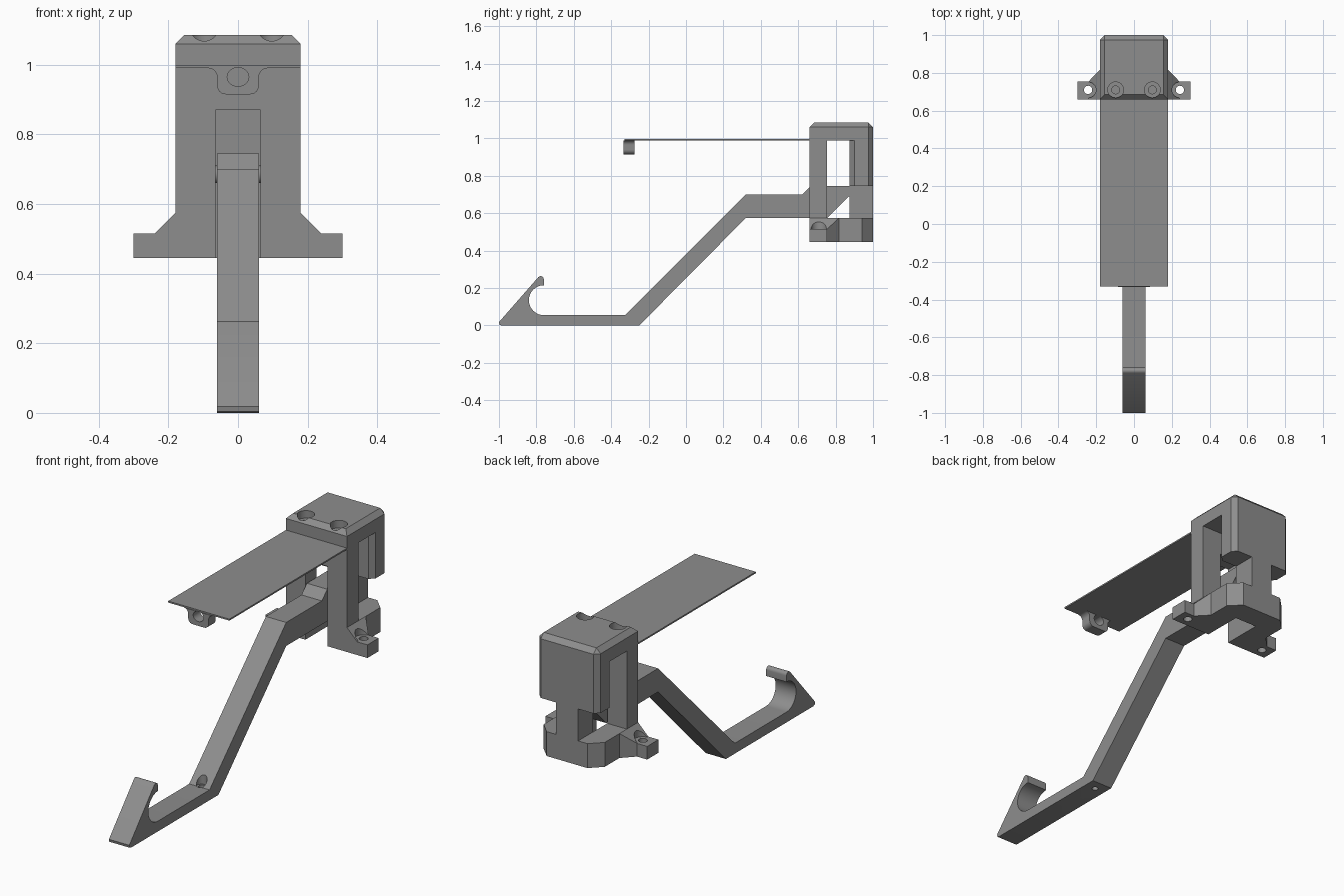
import bpy, bmesh, math
from mathutils import Vector

if "Cube" in bpy.data.objects:
    bpy.data.objects.remove(bpy.data.objects["Cube"])

grey = bpy.data.materials.new("mid_grey")
grey.diffuse_color = (0.27, 0.27, 0.27, 1)
grey.use_nodes = True
grey.node_tree.nodes["Principled BSDF"].inputs["Base Color"].default_value = grey.diffuse_color


def finish(name, bm):
    bmesh.ops.recalc_face_normals(bm, faces=bm.faces)
    me = bpy.data.meshes.new(name)
    bm.to_mesh(me)
    bm.free()
    me.materials.append(grey)
    ob = bpy.data.objects.new(name, me)
    bpy.context.collection.objects.link(ob)
    return ob


def prism(name, pts, axis, lo, hi):
    """Extrude a 2D outline along an axis (remaining axes keep x, y, z order)."""
    def place(p, d):
        c = list(p)
        c.insert("xyz".index(axis), d)
        return c
    bm = bmesh.new()
    face = bm.faces.new([bm.verts.new(place(p, lo)) for p in pts])
    res = bmesh.ops.extrude_face_region(bm, geom=[face])
    move = Vector(place((0, 0), hi - lo))
    for v in res["geom"]:
        if isinstance(v, bmesh.types.BMVert):
            v.co += move
    return finish(name, bm)


def box(name, x, y, z):
    return prism(name, [(x[0], y[0]), (x[1], y[0]), (x[1], y[1]), (x[0], y[1])], "z", *z)


def arc(cx, cy, r, a, b, n, ry=None):
    return [(cx + r * math.cos(math.radians(a + (b - a) * i / n)),
             cy + (ry or r) * math.sin(math.radians(a + (b - a) * i / n))) for i in range(n + 1)]


def rod(name, cx, cy, r, axis, lo, hi, ry=None):
    return prism(name, arc(cx, cy, r, 0, 360, 32, ry)[:-1], axis, lo, hi)


def boolean(ob, other, op="DIFFERENCE"):
    mod = ob.modifiers.new(op.lower(), "BOOLEAN")
    mod.operation, mod.object, mod.solver = op, other, "EXACT"
    bpy.context.view_layer.objects.active = ob
    bpy.ops.object.modifier_apply(modifier=mod.name)
    bpy.data.objects.remove(other)


def mirrored(half):
    return half + [(-x, y) for x, y in reversed(half)]


def smooth(ob):
    bpy.ops.object.select_all(action="DESELECT")
    ob.select_set(True)
    bpy.context.view_layer.objects.active = ob
    bpy.ops.object.shade_smooth_by_angle(angle=math.radians(30))


# Head block with chamfered top and rear corners
body = box("mount_body", (-.18, .18), (.66, 1), (.745, 1.085))
bm = bmesh.new()
bm.from_mesh(body.data)
edges = [e for e in bm.edges if all(v.co.z > 1 for v in e.verts) or all(v.co.y > .99 for v in e.verts)
         and abs(e.verts[0].co.x - e.verts[1].co.x) < .01]
bmesh.ops.bevel(bm, geom=edges, offset=.025, segments=1, affect="EDGES")
bm.to_mesh(body.data)
bm.free()

# Side window, widened at its rear corners
boolean(body, prism("window", mirrored([(.3, .755), (.3, .9), (.18, .9), (.155, .875)]), "z", .5, .99))

# Base with eared front and sloped gussets
base = prism("base", mirrored([(.3, .66), (.3, .755), (.24, .755), (.18, .817), (.18, .94), (.12, 1)]),
             "z", .445, .575)
boolean(base, prism("ramp", mirrored([(.3, .4), (.3, .515), (.24, .515), (.18, .575), (.18, .7)]),
                    "y", .6, 1.1), "INTERSECT")
boolean(body, base, "UNION")

# Front wall and rear post between head and base
boolean(body, box("front_wall", (-.18, .18), (.66, .755), (.56, .76)), "UNION")
boolean(body, box("rear_post", (-.065, .065), (.875, 1), (.56, .76)), "UNION")

# Slot for the arm
boolean(body, box("slot", (-.065, .065), (.6, .875), (.4, .87)))

# Screw holes in the head and the ears
for s in (-1, 1):
    boolean(body, rod("head_recess", s * .097, .71, .042, "z", 1.045, 1.2))
    boolean(body, rod("head_hole", s * .097, .71, .021, "z", .95, 1.1))
    boolean(body, rod("ear_recess", s * .243, .71, .042, "z", .515, .7))
    boolean(body, rod("ear_hole", s * .243, .71, .022, "z", .4, .6))
smooth(body)

# Cranked arm ending in a hook
outline = [(-1, .018), (-.997, .004), (-.985, 0), (-.25, 0), (.32, .575), (.755, .575), (.87, .69), (.88, .69),
           (.88, .745), (.665, .745), (.62, .7), (.32, .7), (-.325, .055)]
outline += arc(-.76, .135, .08, 270, 90, 20)
outline += arc(-.777, .247, .017, 0, 135, 6)
arm = prism("hook_arm", outline, "x", -.06, .06)
boolean(arm, rod("arm_recess", 0, -.305, .026, "z", .05, .2))
boolean(arm, rod("arm_hole", 0, -.305, .016, "z", -.1, .1))
smooth(arm)

# Pivot bosses on the arm sides
for s, side in ((-1, "left"), (1, "right")):
    smooth(rod(side + "_pivot", .705, .685, .025, "x", min(s * .05, s * .065), max(s * .05, s * .065)))

# Thin cover sheet
box("cover_sheet", (-.18, .18), (-.33, .67), (.99, .998))

# Lug with filleted shoulders and a hole under the sheet's front edge
half = arc(.085, .965, .025, 90, 180, 6) + arc(.035, .94, .025, 0, -90, 6)
lug = prism("front_lug", mirrored(half), "y", -.333, -.275)
boolean(lug, rod("lug_hole", 0, .965, .031, "y", -.4, -.2, .027))
smooth(lug)
